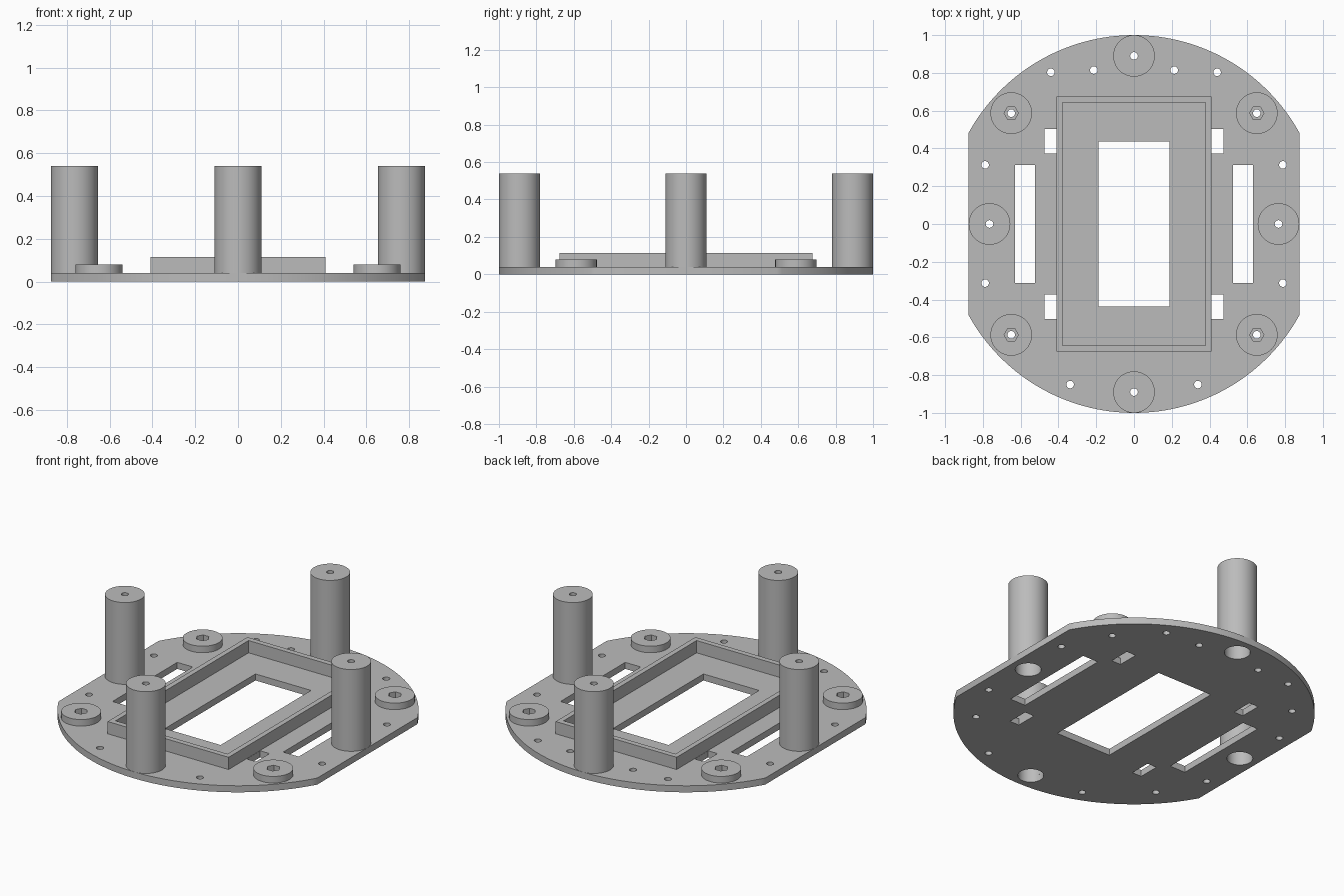
import bpy
import bmesh
from math import cos, sin, pi, radians, acos

cube = bpy.data.objects.get("Cube")
if cube:
    bpy.data.objects.remove(cube, do_unlink=True)

grey = bpy.data.materials.new("plain grey")
grey.use_nodes = True
grey.diffuse_color = (0.5, 0.5, 0.5, 1)
grey.node_tree.nodes["Principled BSDF"].inputs["Base Color"].default_value = (0.5, 0.5, 0.5, 1)


def circle(x, y, r, n=24):
    return [(x + r * cos(2 * pi * i / n), y + r * sin(2 * pi * i / n)) for i in range(n)]


def rect(x0, x1, y0, y1):
    return [(x0, y0), (x1, y0), (x1, y1), (x0, y1)]


def finish(name, bm):
    bmesh.ops.remove_doubles(bm, verts=bm.verts, dist=1e-5)
    bmesh.ops.recalc_face_normals(bm, faces=bm.faces)
    mesh = bpy.data.meshes.new(name)
    bm.to_mesh(mesh)
    bm.free()
    mesh.materials.clear()
    mesh.materials.append(grey)
    obj = bpy.data.objects.new(name, mesh)
    bpy.context.collection.objects.link(obj)
    bpy.ops.object.select_all(action='DESELECT')
    obj.select_set(True)
    bpy.context.view_layer.objects.active = obj
    bpy.ops.object.shade_smooth_by_angle(angle=radians(30))
    return obj


def slab(name, loops, z0, z1):
    """Extrude an outline with holes (first loop outside, the rest holes)."""
    curve = bpy.data.curves.new(name + "_outline", 'CURVE')
    curve.dimensions = '2D'
    curve.fill_mode = 'BOTH'
    curve.extrude = (z1 - z0) / 2
    for loop in loops:
        spline = curve.splines.new('POLY')
        spline.points.add(len(loop) - 1)
        for point, (x, y) in zip(spline.points, loop):
            point.co = (x, y, 0, 1)
        spline.use_cyclic_u = True
    helper = bpy.data.objects.new(name + "_outline", curve)
    bpy.context.collection.objects.link(helper)
    graph = bpy.context.evaluated_depsgraph_get()
    mesh = bpy.data.meshes.new_from_object(helper.evaluated_get(graph))
    bm = bmesh.new()
    bm.from_mesh(mesh)
    bpy.data.objects.remove(helper, do_unlink=True)
    bpy.data.meshes.remove(mesh)
    bmesh.ops.translate(bm, verts=bm.verts, vec=(0, 0, (z0 + z1) / 2))
    return finish(name, bm)


def lathe(name, profile, x, y, n=64):
    """Revolve a closed (radius, z) profile around a vertical axis."""
    bm = bmesh.new()
    verts = [bm.verts.new((r, 0, z)) for r, z in profile]
    edges = [bm.edges.new((verts[i - 1], verts[i])) for i in range(len(verts))]
    bmesh.ops.spin(bm, geom=verts + edges, cent=(0, 0, 0), axis=(0, 0, 1),
                   angle=2 * pi, steps=n)
    bmesh.ops.translate(bm, verts=bm.verts, vec=(x, y, 0))
    return finish(name, bm)


PLATE_TOP = 0.04
POST_TOP = 0.54
FLAT_X = 0.875
HOLE_R = 0.02
BORE_R = 0.072
posts = {"front": (0, -0.89), "back": (0, 0.89), "left": (0.765, 0), "right": (-0.765, 0)}
bosses = {f"{fb}_{lr}": (sx * 0.65, sy * 0.587)
          for fb, sy in (("front", -1), ("back", 1))
          for lr, sx in (("left", 1), ("right", -1))}

# Base plate: disc with two straight sides
half = pi / 2 - acos(FLAT_X)
arc = [pi / 2 - half + 2 * half * i / 64 for i in range(65)]
outline = [(cos(a), sin(a)) for a in arc] + [(cos(a + pi), sin(a + pi)) for a in arc]
loops = [outline, rect(-0.188, 0.188, -0.437, 0.437)]
loops += [circle(x, y, BORE_R, 40) for x, y in posts.values()]
loops += [circle(x, y, HOLE_R) for x, y in bosses.values()]
for s in (-1, 1):
    # Long slots, small slots and screw holes on each side
    loops.append(rect(s * 0.525, s * 0.63, -0.313, 0.313))
    for t in (-1, 1):
        loops.append(rect(s * 0.411, s * 0.474, t * 0.373, t * 0.503))
    for x, y in ((0.44, 0.803), (0.213, 0.815), (0.788, 0.313), (0.788, -0.313), (0.338, -0.85)):
        loops.append(circle(s * x, y, HOLE_R))
slab("base_plate", loops, 0, PLATE_TOP)

# Raised rectangular rim
slab("rim_frame", [rect(-0.409, 0.409, -0.675, 0.675), rect(-0.378, 0.378, -0.642, 0.642)],
     PLATE_TOP, 0.115)

# Tall posts with a wide bore below and a screw hole on top
bore_top = POST_TOP - 0.08
for side, (x, y) in posts.items():
    lathe(side + "_post", [(BORE_R, PLATE_TOP), (0.11, PLATE_TOP), (0.11, POST_TOP),
                           (HOLE_R, POST_TOP), (HOLE_R, bore_top), (BORE_R, bore_top)], x, y)

# Low bosses with hexagonal nut pockets
for corner, (x, y) in bosses.items():
    slab(corner + "_boss", [circle(x, y, 0.11, 64), circle(x, y, 0.038, 6)], PLATE_TOP, 0.08)
